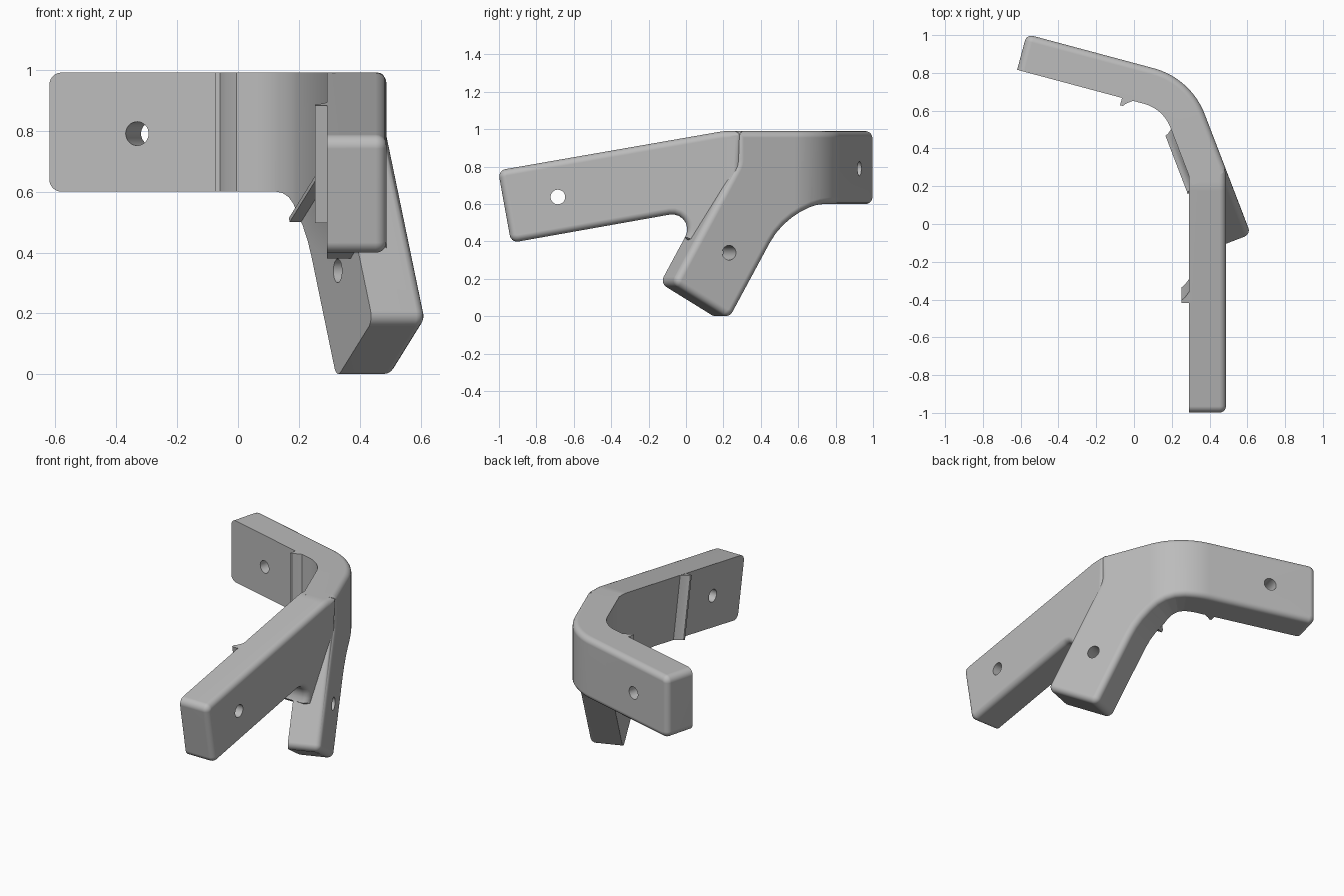
import bpy, bmesh, math
from mathutils import Vector

cube = bpy.data.objects.get("Cube")
if cube:
    bpy.data.objects.remove(cube, do_unlink=True)

THICK, RIM = 0.195, 0.035          # plate thickness, outer edge rounding
BEND_R, HALF = 0.40, math.radians(27)
ARC = BEND_R * HALF                # half the outer arc length
CENTRE = Vector((0.001, 0.438))
ARM_X = 0.487                      # outer face of the front arm

grey = bpy.data.materials.new("plain_grey")
grey.use_nodes = True
grey.diffuse_color = (0.5, 0.5, 0.5, 1)
grey.node_tree.nodes["Principled BSDF"].inputs["Base Color"].default_value = (0.5, 0.5, 0.5, 1)


def bent(u, z, d):
    """Point on the bent plate: u along it, z up, d inward from the outer face."""
    c = max(-ARC, min(ARC, u))
    a = math.radians(48) - c / BEND_R
    n, t = Vector((math.cos(a), math.sin(a))), Vector((math.sin(a), -math.cos(a)))
    p = CENTRE + n * (BEND_R - d) + t * (u - c)
    return Vector((p.x, p.y, z))


def straight(y, z, d):
    """Point on the front arm."""
    return Vector((ARM_X - d, y, z))


def rounded(corners, steps=7):
    """Outline with every corner (x, y, radius) replaced by an arc."""
    out = []
    for i, (x, y, r) in enumerate(corners):
        p = Vector((x, y))
        if r == 0:
            out.append(p)
            continue
        a = (Vector(corners[i - 1][:2]) - p).normalized()
        b = (Vector(corners[(i + 1) % len(corners)][:2]) - p).normalized()
        half = a.angle(b) / 2
        mid = p + (a + b).normalized() * (r / math.sin(half))
        start = p + a * (r / math.tan(half)) - mid
        end = p + b * (r / math.tan(half)) - mid
        sweep = math.atan2(start.x * end.y - start.y * end.x, start.dot(end))
        for k in range(steps + 1):
            s = sweep * k / steps
            out.append(mid + Vector((start.x * math.cos(s) - start.y * math.sin(s),
                                     start.x * math.sin(s) + start.y * math.cos(s))))
    return out


def inset(pts, dist):
    """Move a counter-clockwise outline inward."""
    out = []
    for i, p in enumerate(pts):
        a = (p - pts[i - 1]).normalized()
        b = (pts[(i + 1) % len(pts)] - p).normalized()
        na, nb = Vector((-a.y, a.x)), Vector((-b.y, b.x))
        out.append(p + (na + nb) * (dist / (1 + na.dot(nb))))
    return out


def finish(name, bm):
    bmesh.ops.recalc_face_normals(bm, faces=bm.faces)
    mesh = bpy.data.meshes.new(name)
    bm.to_mesh(mesh)
    bm.free()
    mesh.materials.append(grey)
    obj = bpy.data.objects.new(name, mesh)
    bpy.context.collection.objects.link(obj)
    return obj


def plate(name, corners, place, cuts=()):
    """Plate with a sharp inner rim and a rounded outer rim."""
    outline = rounded(corners)
    layers = [(0, THICK)]
    for k in range(6):
        a = math.pi / 2 * k / 5
        layers.append((RIM * (1 - math.cos(a)), RIM * (1 - math.sin(a))))
    bm = bmesh.new()
    rings = [[bm.verts.new((p.x, p.y, d)) for p in inset(outline, i)] for i, d in layers]
    count = len(outline)
    for low, high in zip(rings, rings[1:]):
        for i in range(count):
            j = (i + 1) % count
            bm.faces.new((low[i], low[j], high[j], high[i]))
    bm.faces.new(rings[0][::-1])
    bm.faces.new(rings[-1])
    for u in cuts:
        bmesh.ops.bisect_plane(bm, geom=bm.verts[:] + bm.edges[:] + bm.faces[:], dist=1e-5,
                               plane_co=(u, 0, 0), plane_no=(1, 0, 0))
    for v in bm.verts:
        v.co = place(*v.co)
    return finish(name, bm)


def rib(name, place, start, end):
    """Small hooked rib on an inner face, steep on the side facing the arm's end."""
    s, e = Vector(start), Vector(end)
    across = (e - s).normalized()
    away = Vector((across.y, -across.x))
    section = [(0, -0.015), (0, 0.04), (-0.015, 0.04), (-0.03, 0.022), (-0.06, 0.0), (-0.06, -0.015)]
    bm = bmesh.new()
    ends = [[bm.verts.new(place(*(p + away * a), THICK + h)) for a, h in section] for p in (s, e)]
    for i in range(len(section)):
        j = (i + 1) % len(section)
        bm.faces.new((ends[0][i], ends[0][j], ends[1][j], ends[1][i]))
    bm.faces.new(ends[0][::-1])
    bm.faces.new(ends[1])
    return finish(name, bm)


def combine(target, tool, operation):
    mod = target.modifiers.new(operation.lower(), 'BOOLEAN')
    mod.operation, mod.solver, mod.object = operation, 'EXACT', tool
    bpy.context.view_layer.objects.active = target
    bpy.ops.object.modifier_apply(modifier=mod.name)
    bpy.data.objects.remove(tool, do_unlink=True)


# Back arm, bend and leg: one plate wrapped around the corner
bracket = plate("corner_bracket", [
    (-0.885, 0.6, 0.04), (0.201, 0.6, 0.42), (0.555, -0.013, 0.04), (0.884, 0.177, 0.04),
    (0.515, 0.816, 0.1), (0.515, 0.99, 0), (-0.885, 0.99, 0.04)],
    bent, [ARC * (k / 8 - 1) for k in range(17)])

# Front arm, filleted into the leg
arm = plate("front_arm", [
    (-0.935, 0.393, 0.04), (0.077, 0.573, 0.08), (-0.007, 0.42, 0), (0.05, 0.38, 0),
    (0.28, 0.6, 0), (0.3, 0.99, 0), (0.2, 0.99, 0.3), (-1.005, 0.78, 0.04)], straight)
combine(bracket, arm, 'UNION')

# Ribs on the three inner faces
for name, place, start, end in (
        ("back_rib", bent, (-0.31, 0.99), (-0.31, 0.6)),
        ("leg_rib", bent, (0.229, 0.5), (0.55, 0.685)),
        ("front_rib", straight, (-0.35, 0.497), (-0.418, 0.882))):
    if name == "leg_rib":
        start, end = end, start
    # the steep side must face away from the corner
    s, e = Vector(start), Vector(end)
    side = Vector(((e - s).y, -(e - s).x))
    outward = {"back_rib": (-1, 0), "leg_rib": (0.5, -0.87), "front_rib": (-1, 0)}[name]
    if side.dot(Vector(outward)) < 0:
        start, end = end, start
    combine(bracket, rib(name, place, start, end), 'UNION')

# Screw holes
for place, a, z in ((bent, -0.587, 0.79), (bent, 0.564, 0.34), (straight, -0.685, 0.638)):
    inner, outer = place(a, z, THICK + 0.1), place(a, z, -0.1)
    axis = outer - inner
    bpy.ops.mesh.primitive_cylinder_add(vertices=32, radius=0.039, depth=axis.length,
                                        location=(inner + outer) / 2,
                                        rotation=axis.to_track_quat('Z', 'Y').to_euler())
    cutter = bpy.context.object
    cutter.name = "hole_cutter"
    cutter.hide_render = True
    cutter.data.materials.append(grey)
    combine(bracket, cutter, 'DIFFERENCE')

# Smooth the rounded edges, keep the inner rims sharp
bpy.ops.object.select_all(action='DESELECT')
bracket.select_set(True)
bpy.context.view_layer.objects.active = bracket
bpy.ops.object.shade_smooth_by_angle(angle=math.radians(30))
weighted = bracket.modifiers.new("even_shading", 'WEIGHTED_NORMAL')
weighted.keep_sharp = True
